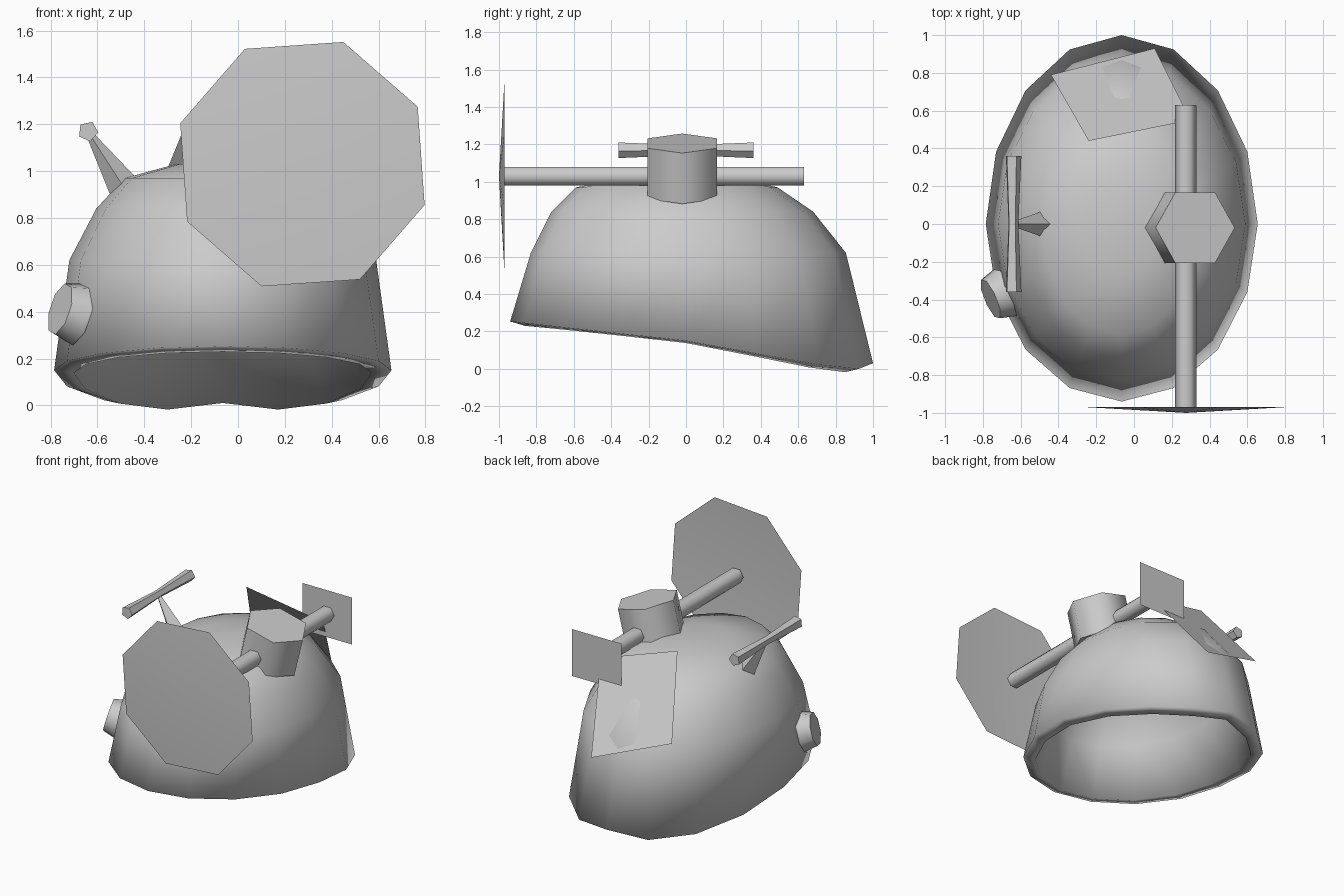
import bpy, bmesh, math
from mathutils import Vector

cube = bpy.data.objects.get("Cube")
if cube:
    bpy.data.objects.remove(cube)

grey = bpy.data.materials.new("light_grey")
grey.use_nodes = True
grey.diffuse_color = (0.6, 0.6, 0.6, 1)
grey.node_tree.nodes["Principled BSDF"].inputs["Base Color"].default_value = (0.6, 0.6, 0.6, 1)


def make(name, verts, faces, smooth=True, angle=40, fix=True):
    """Mesh object from points and faces, shaded smooth below an angle."""
    mesh = bpy.data.meshes.new(name)
    mesh.from_pydata([tuple(v) for v in verts], [], faces)
    if fix:
        bm = bmesh.new()
        bm.from_mesh(mesh)
        bmesh.ops.recalc_face_normals(bm, faces=bm.faces)
        bm.to_mesh(mesh)
        bm.free()
    mesh.materials.append(grey)
    obj = bpy.data.objects.new(name, mesh)
    bpy.context.collection.objects.link(obj)
    if smooth:
        bpy.ops.object.select_all(action='DESELECT')
        obj.select_set(True)
        bpy.context.view_layer.objects.active = obj
        bpy.ops.object.shade_smooth_by_angle(angle=math.radians(angle))
    return obj


def bridge(rings, sides):
    """Quads between neighbouring rings."""
    return [(r * sides + i, r * sides + (i + 1) % sides,
             (r + 1) * sides + (i + 1) % sides, (r + 1) * sides + i)
            for r in range(rings - 1) for i in range(sides)]


def rod(name, start, end, radii, sides, turn=0.0, angle=65):
    """Closed rod along a line, with one radius for each evenly spaced ring."""
    start, end = Vector(start), Vector(end)
    axis = end - start
    side = axis.cross(Vector((0, 1, 0)))
    if side.length < 0.01:
        side = Vector((1, 0, 0))
    side.normalize()
    other = axis.normalized().cross(side)
    verts = []
    for k, radius in enumerate(radii):
        centre = start + axis * (k / (len(radii) - 1))
        for i in range(sides):
            a = turn + math.tau * i / sides
            verts.append(centre + radius * (math.cos(a) * side + math.sin(a) * other))
    n = len(radii)
    caps = [tuple(range(sides)), tuple(range((n - 1) * sides, n * sides))]
    return make(name, verts, bridge(n, sides) + caps, angle=angle)


# Helmet shell: rings of height, half width, front reach, back reach
SIDES = 16
CENTRE_X = -0.065
RINGS = [(None, 0.72, 0.94, 1.0), (0.62, 0.655, 0.83, 0.855), (0.84, 0.54, 0.72, 0.68),
         (0.97, 0.42, 0.59, 0.49), (1.03, 0.2, 0.28, 0.24)]


def rim_height(y):
    if y < 0:
        return 0.15 - 0.11 * y
    return max(0.0, 0.15 - 0.18 * y) + (0.03 if y > 0.95 else 0)


verts = []
for z, half, front, back in RINGS:
    for i in range(SIDES):
        a = math.tau * i / SIDES
        y = math.sin(a) * (back if math.sin(a) > 0 else front)
        verts.append((CENTRE_X + half * math.cos(a), y, rim_height(y) if z is None else z))
verts.append((CENTRE_X, 0, 1.04))
last = (len(RINGS) - 1) * SIDES
faces = bridge(len(RINGS), SIDES)
faces += [(last + i, last + (i + 1) % SIDES, len(verts) - 1) for i in range(SIDES)]
shell = make("helmet_shell", verts, faces, fix=False, angle=50)
thick = shell.modifiers.new("thickness", 'SOLIDIFY')
thick.thickness = 0.085
thick.offset = -1

# Long tube across the top, with a tilted drum around it
TUBE_X, TUBE_Z = 0.275, 1.03
rod("tube", (TUBE_X, -0.97, TUBE_Z), (TUBE_X, 0.63, TUBE_Z), (0.057, 0.057), 6)
tilt = math.radians(14)
centre = Vector((0.29, -0.02, 1.07))
half_axis = Vector((math.sin(tilt), 0, math.cos(tilt))) * 0.14
rod("drum", centre - half_axis, centre + half_axis, (0.216, 0.216), 6)

# Shallow eight-sided dish on the front end of the tube
verts = []
for i in range(8):
    a = math.radians(71.5) + math.tau * i / 8
    verts.append((TUBE_X + 0.55 * math.cos(a), -0.97, TUBE_Z + 0.55 * math.sin(a)))
verts.append((TUBE_X, -1.0, TUBE_Z))
make("front_dish", verts, [((i + 1) % 8, i, 8) for i in range(8)], fix=False)

# Thin square plate on the back end of the tube
make("tube_end_plate",
     [(TUBE_X + sx * 0.2, 0.63, TUBE_Z + sz * 0.17)
      for sx, sz in ((1, -1), (-1, -1), (-1, 1), (1, 1))],
     [(0, 1, 2, 3)], smooth=False, fix=False)

# Thin sloping plate behind the crown
make("rear_plate",
     [(x, y, 1.16 - 1.39 * (y - 0.44))
      for x, y in ((-0.24, 0.44), (0.30, 0.55), (0.11, 0.93), (-0.44, 0.79))],
     [(0, 1, 2, 3)], smooth=False, fix=False)

# Antenna: tapered stem and a waisted crossbar
rod("antenna_stem", (-0.48, 0, 0.92), (-0.635, 0, 1.16), (0.07, 0.015), 4)
rod("antenna_bar", (-0.64, -0.36, 1.17), (-0.64, 0.36, 1.17), (0.044, 0.028, 0.044), 5, turn=0.1)

# Side knob
knob = Vector((-0.72, -0.38, 0.4))
outward = Vector((-0.88, -0.38, 0.27)).normalized() * 0.045
rod("side_knob", knob - outward, knob + outward, (0.14, 0.115), 8, turn=0.3, angle=50)
